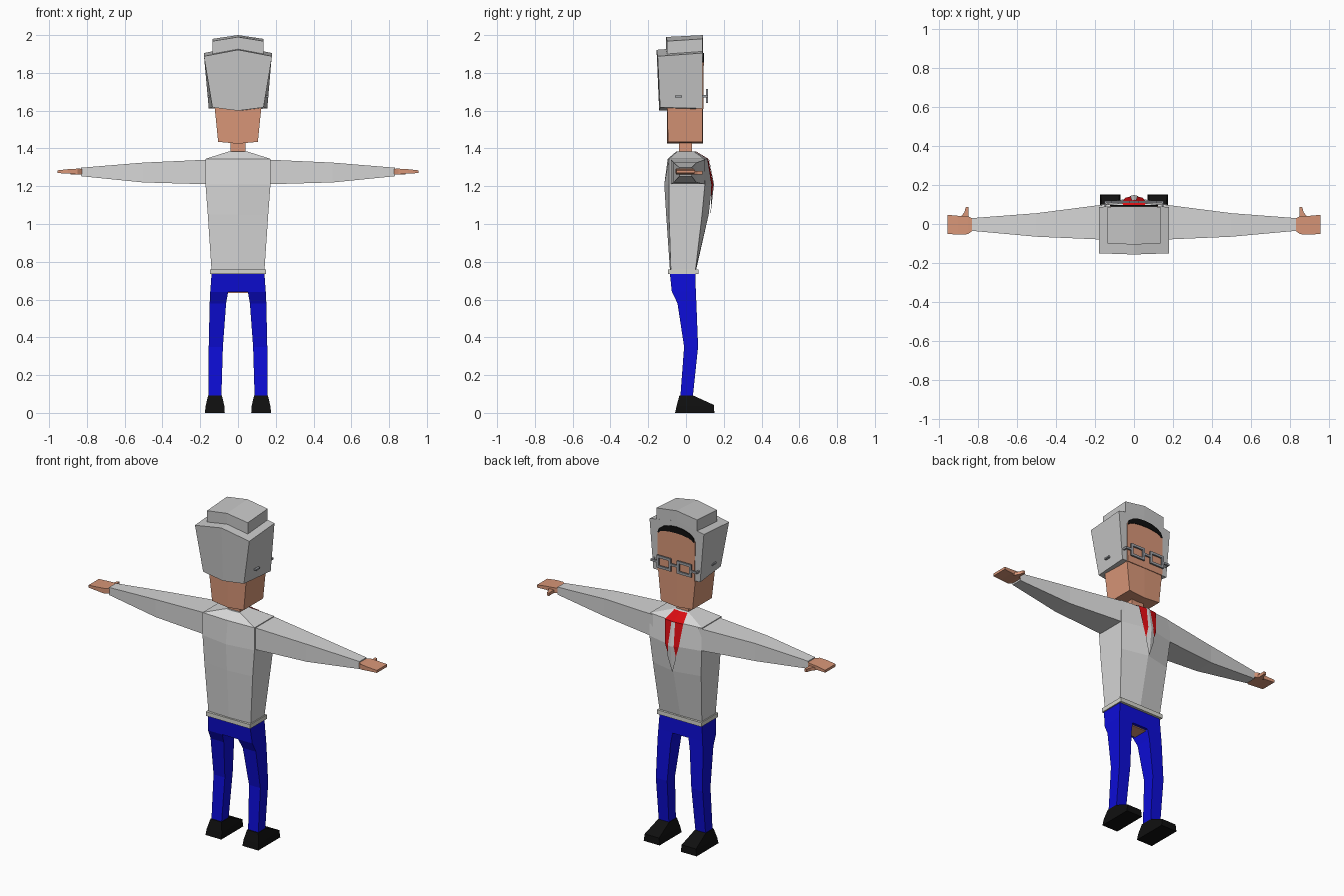
import bpy, bmesh, math

if "Cube" in bpy.data.objects:
    bpy.data.objects.remove(bpy.data.objects["Cube"])


def lin(c):
    return c / 12.92 if c <= 0.04045 else ((c + 0.055) / 1.055) ** 2.4


def material(name, r, g, b):
    m = bpy.data.materials.new(name)
    m.diffuse_color = (lin(r), lin(g), lin(b), 1)
    m.use_nodes = True
    m.node_tree.nodes["Principled BSDF"].inputs["Base Color"].default_value = m.diffuse_color
    return m


SHIRT = material("shirt_grey", .84, .84, .84)
HAIR = material("hair_grey", .78, .78, .78)
HEM = material("hem_grey", .83, .83, .80)
SKIN = material("skin", .85, .59, .47)
BLUE = material("trouser_blue", .05, .05, .84)
BLACK = material("black", .06, .06, .06)
RED = material("red", .85, .05, .07)
FRAME = material("spectacle_grey", .62, .63, .65)


def finish(name, verts, faces, mat, fix=True):
    me = bpy.data.meshes.new(name)
    me.from_pydata(verts, [], faces)
    if fix:
        bm = bmesh.new()
        bm.from_mesh(me)
        bmesh.ops.recalc_face_normals(bm, faces=bm.faces)
        bm.to_mesh(me)
        bm.free()
    me.materials.append(mat)
    ob = bpy.data.objects.new(name, me)
    bpy.context.collection.objects.link(ob)
    return ob


def loft(name, rings, mat):
    """Skin a list of 4- or 6-point rings and cap both ends."""
    n = len(rings[0])
    verts = [p for r in rings for p in r]
    faces = [(k * n + i, k * n + (i + 1) % n, (k + 1) * n + (i + 1) % n, (k + 1) * n + i)
             for k in range(len(rings) - 1) for i in range(n)]
    cap = [(0, 1, 2, 3)] if n == 4 else [(0, 1, 4, 5), (1, 2, 3, 4)]
    for base in (0, (len(rings) - 1) * n):
        faces += [tuple(base + i for i in c) for c in cap]
    return finish(name, verts, faces, mat)


def ring_z(z, x0, x1, y0, y1):
    return [(x0, y0, z), (x1, y0, z), (x1, y1, z), (x0, y1, z)]


def ring_x(x, y0, y1, z0, z1):
    return [(x, y0, z0), (x, y1, z0), (x, y1, z1), (x, y0, z1)]


def ring6(back, front):
    """back / front = (half width, side y, side z, centre y, centre z)"""
    hb, yb, zb, ybc, zbc = back
    hf, yf, zf, yfc, zfc = front
    return [(-hb, yb, zb), (0, ybc, zbc), (hb, yb, zb),
            (hf, yf, zf), (0, yfc, zfc), (-hf, yf, zf)]


def box(name, x0, x1, y0, y1, z0, z1, mat):
    return loft(name, [ring_z(z0, x0, x1, y0, y1), ring_z(z1, x0, x1, y0, y1)], mat)


def plate(name, outline, y0, y1, mat):
    """Extrude an (x, z) outline along y."""
    n = len(outline)
    verts = [(x, y, z) for y in (y0, y1) for x, z in outline]
    faces = [tuple(range(n)), tuple(range(n, 2 * n))]
    faces += [(i, (i + 1) % n, n + (i + 1) % n, n + i) for i in range(n)]
    return finish(name, verts, faces, mat)


# Torso: z, half width, back y, back centre y, front y, front centre y
TORSO = [(.755, .14, -.08, -.085, .05, .053),
         (1.05, .16, -.09, -.105, .085, .12),
         (1.21, .172, -.09, -.115, .10, .138),
         (1.345, .172, -.09, -.097, .095, .112),
         (1.385, .045, -.045, -.05, .04, .045)]
loft("torso", [ring6((h, yb, z, ybc, z), (h, yf, z, yfc, z))
               for z, h, yb, ybc, yf, yfc in TORSO], SHIRT)


def chest_y(x, z):
    for a, b in zip(TORSO, TORSO[1:]):
        if z <= b[0]:
            t = (z - a[0]) / (b[0] - a[0])
            h, yf, yfc = (a[i] + (b[i] - a[i]) * t for i in (1, 4, 5))
            return yfc + (yf - yfc) * abs(x) / h


def chest_sheet(name, rows, lift, mat):
    """Thin sheet following the chest; rows = (z, half width) from the top."""
    verts = [(x, chest_y(x, z) + lift, z) for z, w in rows for x in (-w, 0, w)]
    faces = [(k * 3 + i, k * 3 + i + 1, k * 3 + i + 4, k * 3 + i + 3)
             for k in range(len(rows) - 1) for i in (0, 1)]
    finish(name, verts, faces, mat, fix=False)


# Neckline and tie
chest_sheet("red_neckline", [(1.384, .043), (1.345, .06), (1.21, .045), (1.14, .022)], .006, RED)
chest_sheet("tie", [(1.345, .012), (1.21, .019), (1.14, .028), (1.05, .001)], .010, SHIRT)

# Hem and hips
box("shirt_hem", -.147, .147, -.095, .065, .735, .76, HEM)
loft("hips", [ring_z(.735, -.14, .14, -.085, .05),
              ring_z(.64, -.147, .147, -.075, .052)], BLUE)
box("crotch_patch", -.054, .054, -.055, .035, .634, .641, SKIN)

# Limbs, mirrored
for s, side in ((1, "right"), (-1, "left")):
    loft("leg_" + side, [ring_z(z, s * a, s * b, y0, y1) for z, a, b, y0, y1 in (
        (.642, .052, .147, -.075, .052), (.58, .063, .15, -.045, .055),
        (.35, .08, .155, -.01, .064), (.085, .088, .155, -.03, .036))], BLUE)
    # Shoe: sloping instep running out to a low toe
    loft("shoe_" + side, [[(s * .07, -.058, 0), (s * .175, -.058, 0),
                           (s * .175, .15, 0), (s * .07, .15, 0)],
                          [(s * .072, -.05, .035), (s * .172, -.05, .035),
                           (s * .17, .148, .042), (s * .075, .148, .042)],
                          [(s * .085, -.035, .092), (s * .158, -.035, .092),
                           (s * .158, .038, .092), (s * .085, .038, .092)]], BLACK)
    loft("sleeve_" + side, [ring_x(s * x, *r) for x, r in (
        (.15, (-.08, .10, 1.21, 1.341)), (.5, (-.065, .055, 1.22, 1.325)),
        (.83, (-.035, .03, 1.253, 1.298)))], SHIRT)
    loft("hand_" + side, [ring_x(s * x, *r) for x, r in (
        (.82, (-.03, .026, 1.264, 1.292)), (.85, (-.052, .04, 1.262, 1.293)),
        (.90, (-.055, .042, 1.268, 1.29)), (.955, (-.05, .047, 1.269, 1.284)))], SKIN)
    loft("thumb_" + side, [[(s * (x - w), y, 1.262), (s * (x + w), y, 1.262),
                            (s * (x + w), y, 1.28), (s * (x - w), y, 1.28)]
                           for x, w, y in ((.867, .02, .035), (.858, .01, .06),
                                           (.853, .007, .088))], SKIN)

# Neck and lower head
box("neck", -.04, .04, -.038, .032, 1.37, 1.44, SKIN)
loft("head", [ring6((.105, -.095, 1.435, -.10, 1.425), (.105, .088, 1.435, .09, 1.425)),
              ring6((.126, -.10, 1.64, -.10, 1.64), (.126, .088, 1.64, .09, 1.64))], SKIN)

# Hair block and raised crown
loft("hair", [ring6((.135, -.137, 1.617, -.142, 1.60), (.155, .088, 1.612, .09, 1.612)),
              ring6((.18, -.15, 1.888, -.156, 1.922), (.18, .088, 1.905, .09, 1.94))], HAIR)
loft("hair_crown", [ring6((.135, -.10, 1.87, -.105, 1.90), (.135, .088, 1.88, .09, 1.91)),
                    ring6((.135, -.10, 1.968, -.105, 1.99), (.135, .088, 1.98, .09, 2.0))], HAIR)


# Face set in the hair, with a dark arched hairline
def arch(w, z_side, z_top, n=8):
    return [(w * math.cos(math.pi * i / n),
             z_side + (z_top - z_side) * math.sin(math.pi * i / n)) for i in range(n + 1)]


plate("face", [(-.122, 1.61), (.122, 1.61)] + arch(.124, 1.845, 1.885), .087, .093, SKIN)
plate("hairline", arch(.122, 1.845, 1.905) + arch(.115, 1.84, 1.868)[::-1], .088, .096, BLACK)

# Spectacles
for s, side in ((1, "right"), (-1, "left")):
    outer = [(.02, 1.64), (.115, 1.64), (.115, 1.715), (.02, 1.715)]
    inner = [(.034, 1.654), (.101, 1.654), (.101, 1.701), (.034, 1.701)]
    verts = [(s * x, y, z) for y in (.107, .117) for x, z in outer + inner]
    faces = []
    for i in range(4):
        j = (i + 1) % 4
        faces += [(i, j, 4 + j, 4 + i), (8 + i, 8 + j, 12 + j, 12 + i),
                  (i, j, 8 + j, 8 + i), (4 + i, 4 + j, 12 + j, 12 + i)]
    finish("spectacle_rim_" + side, verts, faces, FRAME)
    box("spectacle_hinge_" + side, *sorted((s * .113, s * .152)), .107, .117, 1.67, 1.682, FRAME)
    box("spectacle_temple_" + side, *sorted((s * .142, s * .152)), .08, .117, 1.67, 1.682, FRAME)
    box("temple_tip_" + side, *sorted((s * .14, s * .162)), -.058, -.022, 1.671, 1.68, FRAME)
box("spectacle_bridge", -.021, .021, .107, .117, 1.675, 1.687, FRAME)
